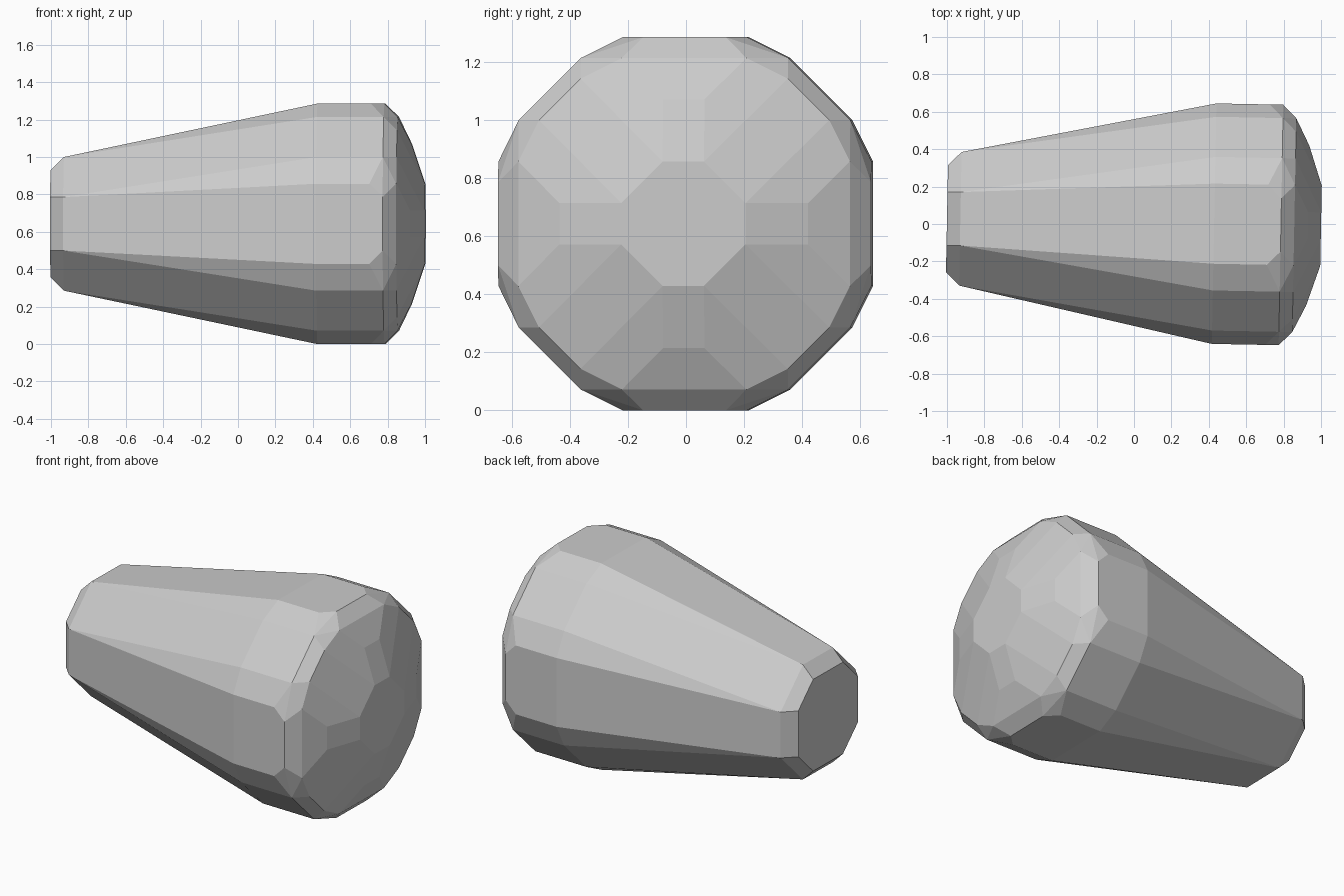
import bpy, bmesh, math
from mathutils import Matrix

if "Cube" in bpy.data.objects:
    bpy.data.objects.remove(bpy.data.objects["Cube"])

U = 1 / 14  # grid unit for the faceted form

# one corner of each ring along the length: (x, a, b), in grid units
RINGS = [
    (-14, 4, 2), (-13, 5, 2),              # narrow end with chamfer
    (6, 9, 3), (6, 8, 5),                  # end of the taper
    (10, 9, 3), (11, 9, 2), (11, 8, 5),    # shoulder
    (12, 8, 3), (12, 7, 5),                # rim of the dome
    (13, 6, 1), (14, 3, 1),                # dome and its flat cap
]

# mirror each corner eight ways and wrap the points in a faceted skin
bm = bmesh.new()
for x, a, b in RINGS:
    for y, z in ((a, b), (b, a)):
        for sy in (-1, 1):
            for sz in (-1, 1):
                bm.verts.new((x * U, sy * y * U, sz * z * U))
hull = bmesh.ops.convex_hull(bm, input=bm.verts[:])
spare = {e for e in hull["geom_interior"] + hull["geom_unused"]
         if isinstance(e, bmesh.types.BMVert)}
bmesh.ops.delete(bm, geom=list(spare), context='VERTS')
bmesh.ops.dissolve_limit(bm, angle_limit=math.radians(0.5),
                         verts=bm.verts[:], edges=bm.edges[:])
bmesh.ops.recalc_face_normals(bm, faces=bm.faces[:])

# slight turn about the upright axis, then stand on the floor
bm.transform(Matrix.Translation((0, 0.01, 9 * U))
             @ Matrix.Rotation(math.radians(-1.1), 4, 'Z'))

mesh = bpy.data.meshes.new("tapered_body")
bm.to_mesh(mesh)
bm.free()
grey = bpy.data.materials.new("light grey")
grey.diffuse_color = (0.6, 0.6, 0.6, 1)
grey.use_nodes = True
grey.node_tree.nodes["Principled BSDF"].inputs["Base Color"].default_value = grey.diffuse_color
mesh.materials.append(grey)
body = bpy.data.objects.new("tapered_body", mesh)
bpy.context.collection.objects.link(body)
